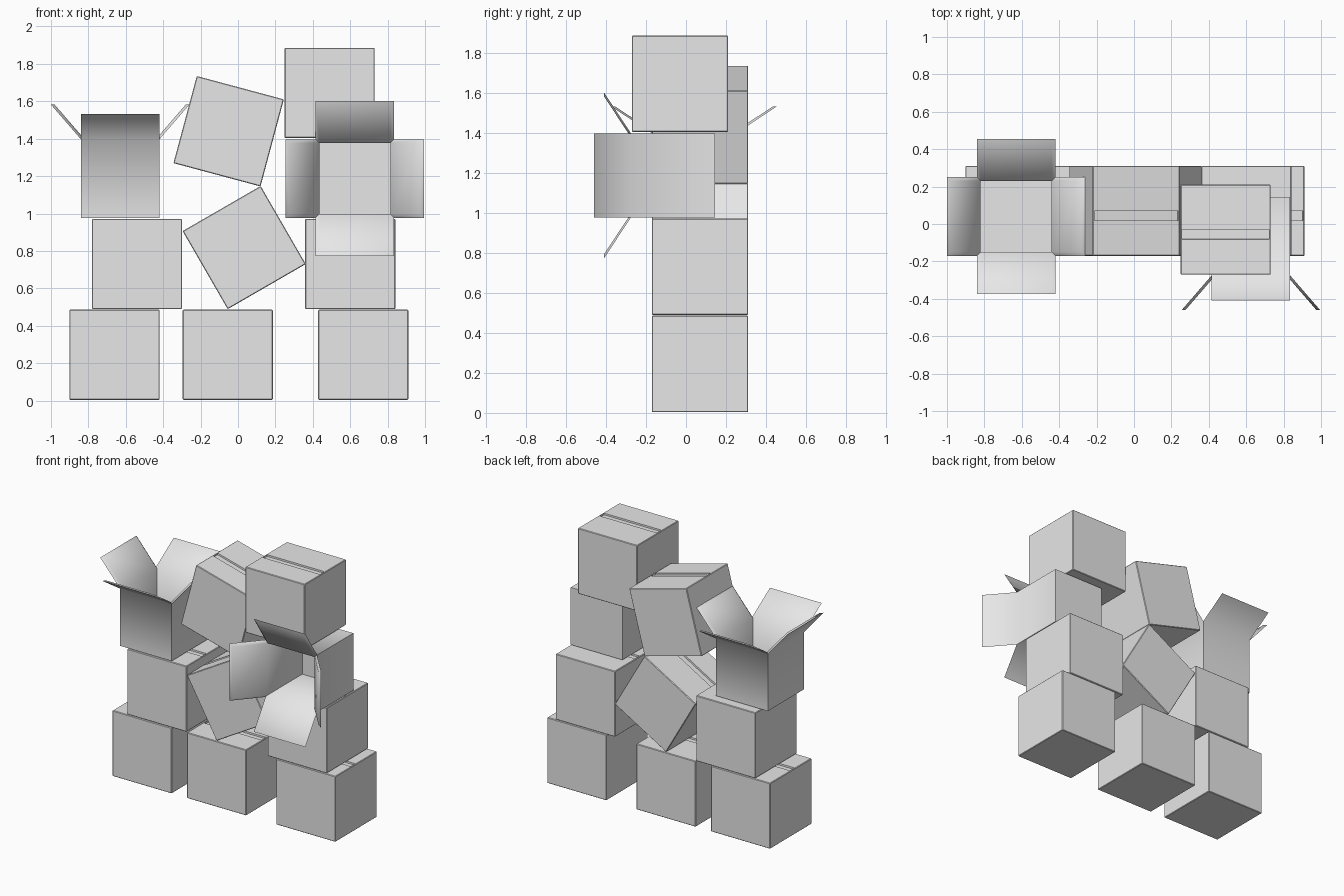
import bpy, bmesh
from math import radians
from mathutils import Vector

if "Cube" in bpy.data.objects:
    bpy.data.objects.remove(bpy.data.objects["Cube"], do_unlink=True)

# Plain grey cardboard
card = bpy.data.materials.new("light_grey_card")
card.use_nodes = True
card.diffuse_color = (0.8, 0.8, 0.8, 1)
card.node_tree.nodes["Principled BSDF"].inputs["Base Color"].default_value = (0.8, 0.8, 0.8, 1)

SIZE = 0.482       # closed box side
HALF = 0.21        # half side of an open box
WALL = 0.02        # open box wall


def closed_box_mesh():
    """Cube with softened edges and a shallow tape groove across the top."""
    bm = bmesh.new()
    bmesh.ops.create_cube(bm, size=SIZE)
    bmesh.ops.bevel(bm, geom=bm.edges[:], offset=0.004, segments=1, affect='EDGES')
    top = max(bm.faces, key=lambda f: f.normal.z * f.calc_area())
    bmesh.ops.inset_region(bm, faces=[top], thickness=0.006)
    for y in (-0.052, 0.0):
        tops = [f for f in bm.faces if f.normal.z > 0.99 and f.calc_area() > 0.01]
        top = max(tops, key=lambda f: f.calc_center_median().y)
        bmesh.ops.bisect_plane(bm, geom=[top] + top.edges[:] + top.verts[:],
                               plane_co=(0, y, 0), plane_no=(0, 1, 0))
    groove = [f for f in bm.faces if f.normal.z > 0.99 and f.calc_area() > 0.01
              and -0.05 < f.calc_center_median().y < 0]
    bmesh.ops.inset_region(bm, faces=groove, thickness=0.001, depth=-0.012)
    mesh = bpy.data.meshes.new("closed_box")
    bm.to_mesh(mesh)
    bm.free()
    mesh.materials.append(card)
    return mesh


def open_box_mesh():
    """Hollow box with four flaps folded outwards."""
    bm = bmesh.new()
    corners = [(-1, -1), (1, -1), (1, 1), (-1, 1)]

    def shell(inset):
        def vert(x, y, z):
            move = lambda v: v - inset * (1 if v > 0 else -1)
            return bm.verts.new((move(x), move(y), z))
        base = [vert(x * HALF, y * HALF, inset - HALF) for x, y in corners]
        hinge = [vert(x * HALF, y * HALF, HALF) for x, y in corners]
        bm.faces.new(base)
        flaps = []
        for i in range(4):
            j = (i + 1) % 4
            bm.faces.new((base[i], base[j], hinge[j], hinge[i]))
            out = (Vector(corners[i]) + Vector(corners[j])) / 2
            # Side flaps stand steeper than the front and back ones
            reach, rise = (0.16, 0.185) if out.x else (0.205, 0.135)
            tips = [vert(x * HALF + out.x * reach, y * HALF + out.y * reach, HALF + rise)
                    for x, y in (corners[i], corners[j])]
            flap = (hinge[i], tips[0], tips[1], hinge[j])
            bm.faces.new(flap)
            flaps.append(flap)
        return flaps

    # Join outer and inner skins along the three free edges of each flap
    for outer, inner in zip(shell(0), shell(WALL)):
        for k in range(3):
            bm.faces.new((outer[k], outer[k + 1], inner[k + 1], inner[k]))
    bmesh.ops.recalc_face_normals(bm, faces=bm.faces[:])
    mesh = bpy.data.meshes.new("open_box")
    bm.to_mesh(mesh)
    bm.free()
    mesh.materials.append(card)
    return mesh


def place(name, mesh, location, rotation=(0, 0, 0)):
    obj = bpy.data.objects.new(name, mesh)
    obj.location = location
    obj.rotation_euler = [radians(a) for a in rotation]
    bpy.context.collection.objects.link(obj)
    return obj


closed = closed_box_mesh()
opened = open_box_mesh()

# Bottom row
place("bottom_box_right", closed, (-0.66, 0.07, 0.245))
place("bottom_box_middle", closed, (-0.055, 0.07, 0.245))
place("bottom_box_left", closed, (0.67, 0.07, 0.245))

# Second row and tumbling boxes
place("second_box_right", closed, (-0.54, 0.07, 0.73))
place("second_box_left", closed, (0.60, 0.07, 0.73))
place("tilted_box_lower", closed, (0.033, 0.07, 0.818), (0, -30, 0))
place("tilted_box_upper", closed, (-0.05, 0.07, 1.44), (0, 15, 0))
place("top_box", closed, (0.49, -0.03, 1.645))

# Open boxes, one facing up and one facing forwards
up_box = place("open_box_upright", opened, (-0.63, 0.04, 1.187))
place("open_box_on_side", opened, (0.625, -0.065, 1.187), (90, 0, 0))

# Flaps blend softly into the walls, box corners stay sharp
bpy.ops.object.select_all(action='DESELECT')
up_box.select_set(True)
bpy.context.view_layer.objects.active = up_box
bpy.ops.object.shade_smooth_by_angle(angle=radians(65))
